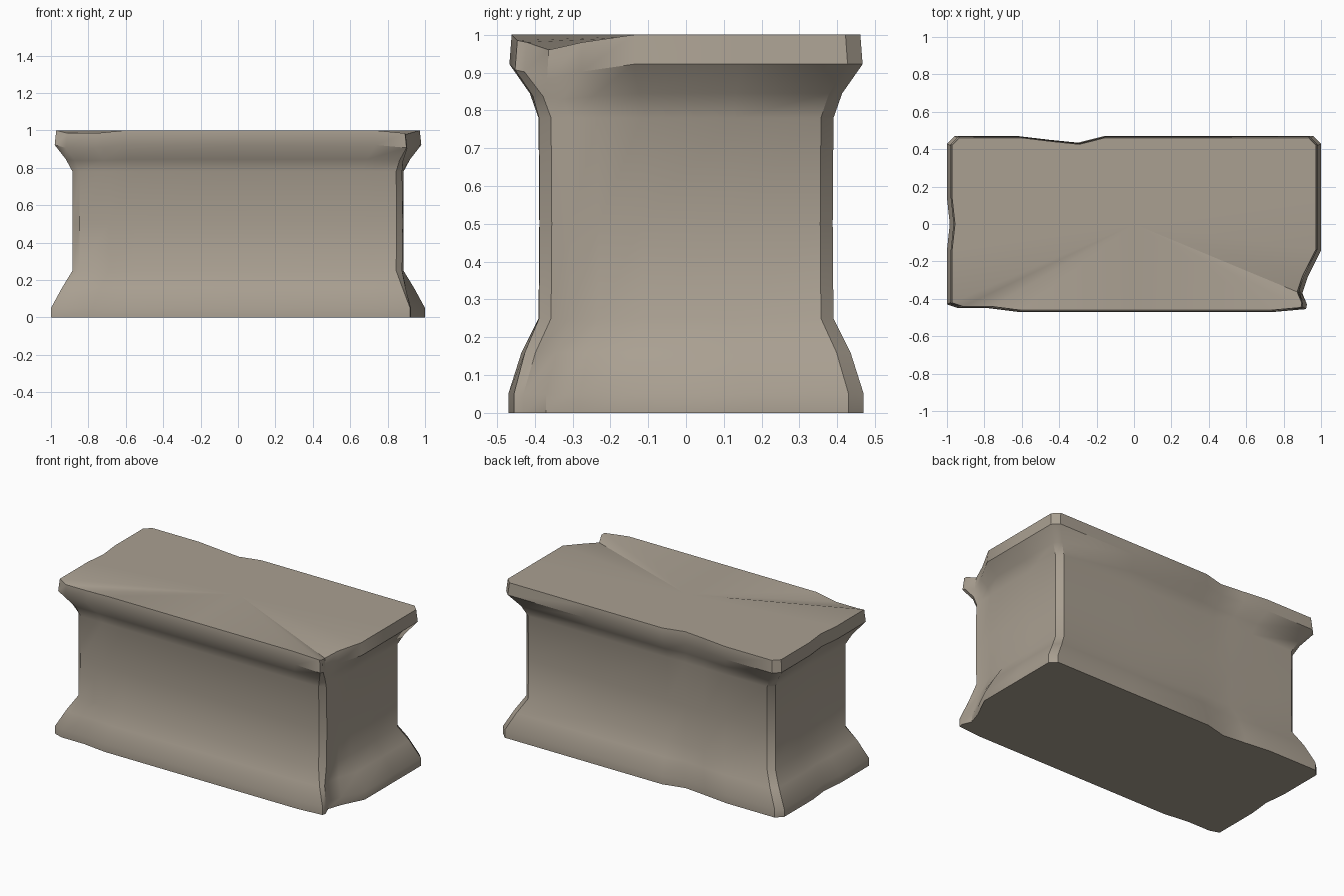
import bpy, bmesh, math

cube = bpy.data.objects.get("Cube")
if cube:
    bpy.data.objects.remove(cube, do_unlink=True)

stone = bpy.data.materials.new("warm grey stone")
stone.use_nodes = True
colour = (0.40, 0.35, 0.285, 1)
stone.diffuse_color = colour
bsdf = stone.node_tree.nodes["Principled BSDF"]
bsdf.inputs["Base Color"].default_value = colour
bsdf.inputs["Roughness"].default_value = 0.9

# Plan outline with bevelled corners: x, y, chip in x, chip in y, slab drop
OUTLINE = [
    (-.96, -.47, .02, .02, .015), (-.78, -.47, 0, .02, .015), (-.62, -.47, 0, 0, 0),
    (0, -.47, 0, 0, 0), (.75, -.47, 0, 0, 0), (.96, -.47, -.04, .015, .015),
    (1, -.43, -.075, 0, .02), (1, -.37, -.1, 0, .04), (1, -.28, -.07, 0, .02),
    (1, -.14, 0, 0, 0), (1, .15, 0, 0, 0), (1, .43, 0, 0, 0), (.96, .47, 0, 0, 0),
    (.4, .47, 0, 0, 0), (-.16, .47, 0, 0, 0), (-.3, .47, 0, -.035, 0),
    (-.45, .47, 0, -.02, 0), (-.62, .47, 0, 0, 0), (-.96, .47, 0, 0, 0),
    (-1, .43, 0, 0, 0), (-1, .14, 0, 0, 0), (-1, 0, .015, 0, 0),
    (-1, -.14, 0, 0, 0), (-1, -.43, 0, 0, 0)]

# Vertical profile: height, half length, half depth, chip strength, drop strength
PROFILE = [
    (0, 1, .47, 1, 0), (.05, 1, .47, 1, 0), (.16, .94, .435, .6, 0),
    (.25, .885, .39, .1, 0), (.5, .885, .388, .05, 0), (.78, .885, .39, .1, 0),
    (.845, .92, .413, .5, .4), (.922, .98, .467, 1, 1), (1, .972, .461, 1, 1)]

bm = bmesh.new()
rings = []
for z, hx, hy, chip, drop in PROFILE:
    rings.append([bm.verts.new((x * hx + cx * chip, y / .47 * hy + cy * chip, z - dz * drop))
                  for x, y, cx, cy, dz in OUTLINE])

# Side walls
count = len(OUTLINE)
for low, high in zip(rings, rings[1:]):
    for i in range(count):
        j = (i + 1) % count
        bm.faces.new((low[i], low[j], high[j], high[i]))

# Flat underside and slightly worn top
bm.faces.new(rings[0][::-1])
centre = bm.verts.new((0, 0, 1))
for i in range(count):
    bm.faces.new((rings[-1][i], rings[-1][(i + 1) % count], centre))

mesh = bpy.data.meshes.new("stone_pedestal")
bm.to_mesh(mesh)
bm.free()
mesh.materials.append(stone)
pedestal = bpy.data.objects.new("stone_pedestal", mesh)
bpy.context.collection.objects.link(pedestal)
bpy.ops.object.select_all(action='DESELECT')
pedestal.select_set(True)
bpy.context.view_layer.objects.active = pedestal
bpy.ops.object.shade_smooth_by_angle(angle=math.radians(38))

# Let the long slab sides blend softly into the neck
for edge in mesh.edges:
    a, b = (mesh.vertices[v].co for v in edge.vertices)
    if all(.88 < p.z < .95 and abs(p.y) > .42 and abs(p.x) < .8 for p in (a, b)):
        edge.use_edge_sharp = False
